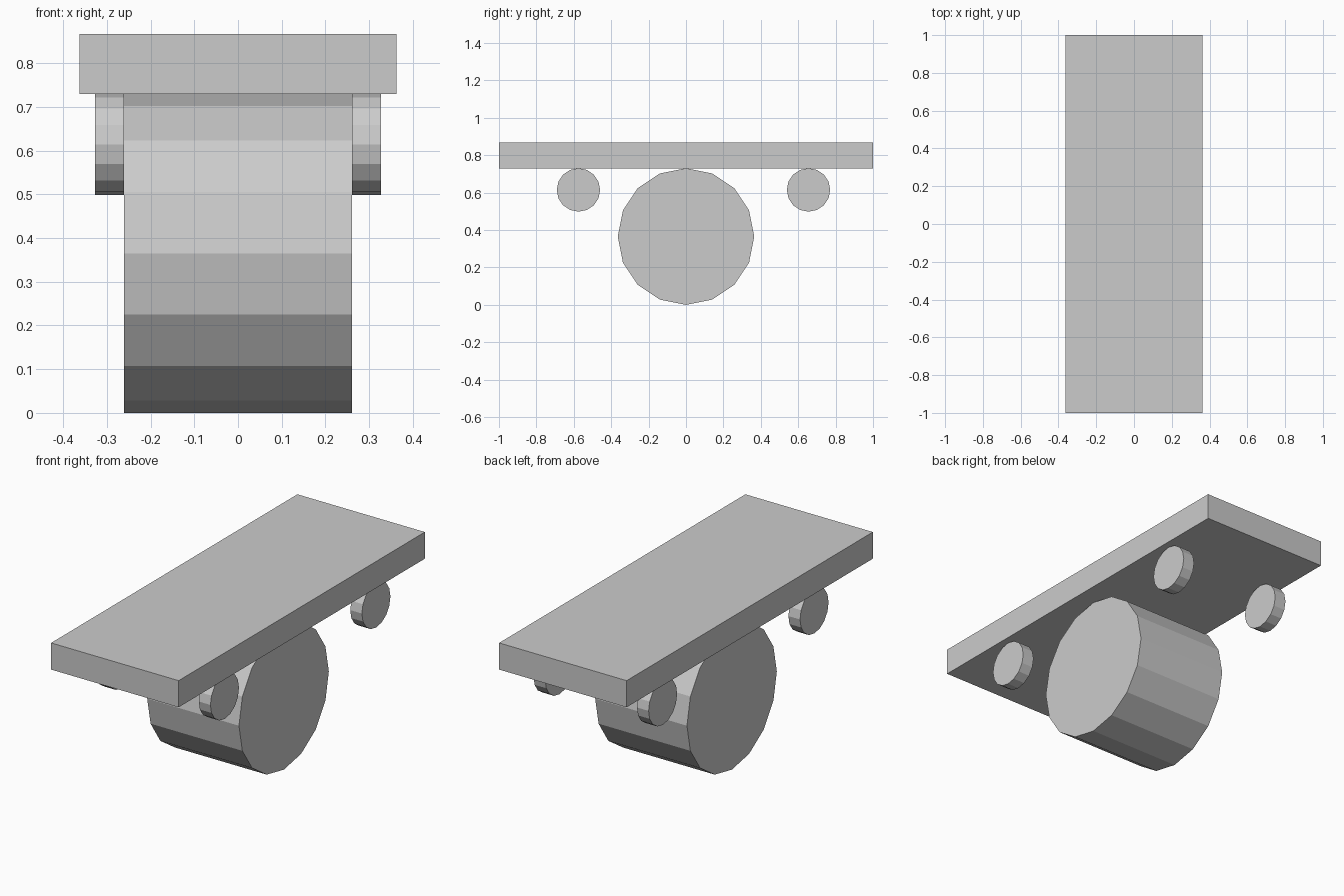
import bpy
import math

if "Cube" in bpy.data.objects:
    bpy.data.objects.remove(bpy.data.objects["Cube"])

grey = bpy.data.materials.new("plain grey")
grey.diffuse_color = (0.6, 0.6, 0.6, 1)
grey.use_nodes = True
grey.node_tree.nodes["Principled BSDF"].inputs["Base Color"].default_value = grey.diffuse_color


def finish(name):
    obj = bpy.context.object
    obj.name = name
    obj.data.materials.append(grey)
    return obj


def drum(name, x, y, z, radius, width):
    # 16-sided cylinder lying along x, with a corner at the very top and bottom
    bpy.ops.mesh.primitive_cylinder_add(
        vertices=16, radius=radius, depth=width,
        location=(x, y, z), rotation=(0, math.pi / 2, 0))
    return finish(name)


# Flat deck
bpy.ops.mesh.primitive_cube_add(size=1, location=(0, 0, 0.798))
bpy.context.object.scale = (0.725, 2.0, 0.137)
finish("deck")

# Large central roller
drum("roller", 0, 0, 0.365, 0.365, 0.522)

# Four small wheels under the deck
for side, sx in (("left", -1), ("right", 1)):
    for end, y in (("front", -0.575), ("back", 0.655)):
        drum(f"{end}_{side}_wheel", sx * 0.294, y, 0.614, 0.116, 0.066)
